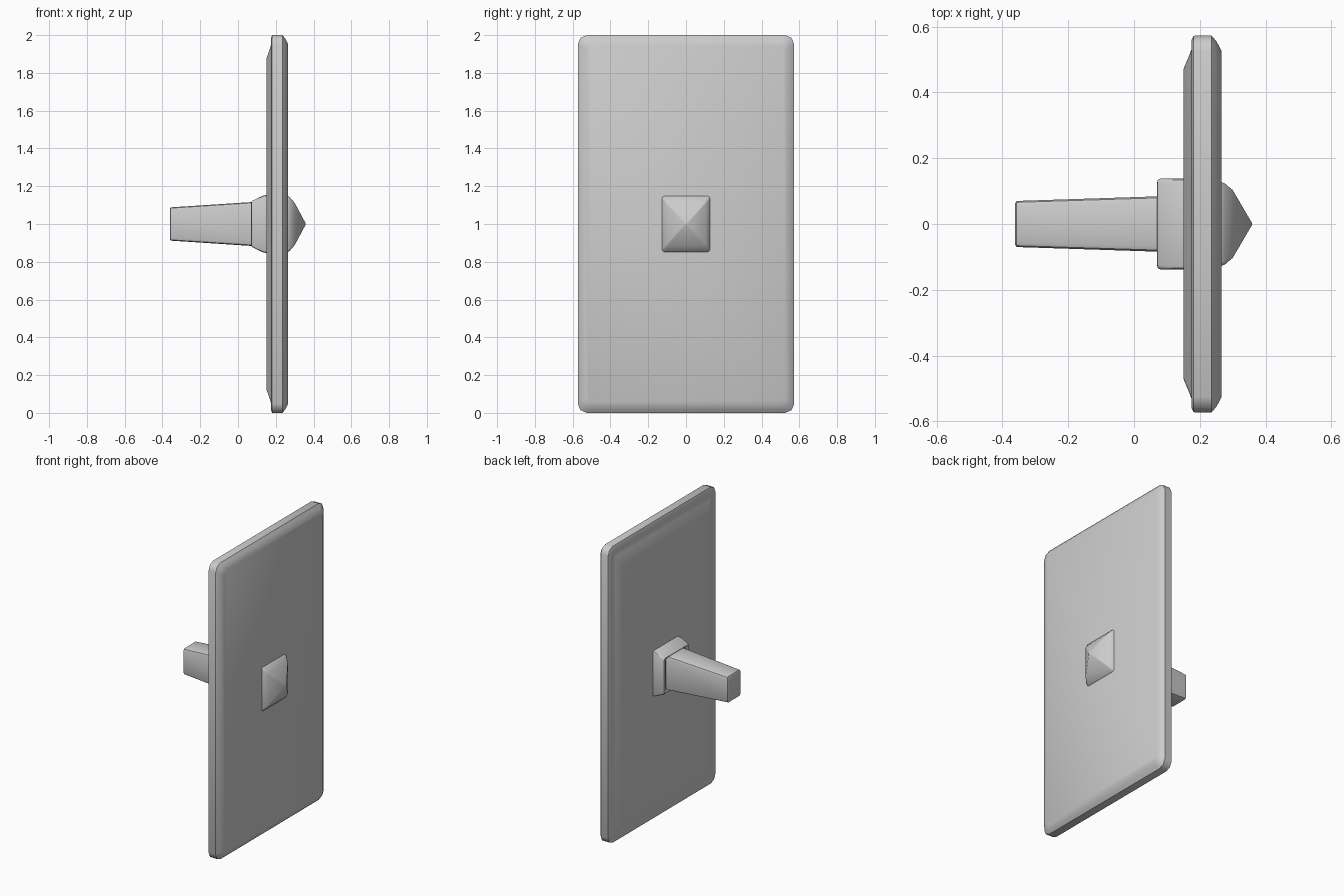
import bpy, bmesh


def loft(name, sections, angle=0.6):
    """Skin chamfered rectangles (x, half width y, half height z, corner cut) along x."""
    bm = bmesh.new()
    rings = []
    for x, hy, hz, c in sections:
        quarter = [(hy, hz - c), (hy - 0.3 * c, hz - 0.3 * c), (hy - c, hz)]
        pts = quarter + [(-y, z) for y, z in reversed(quarter)]
        pts += [(-y, -z) for y, z in quarter] + [(y, -z) for y, z in reversed(quarter)]
        rings.append([bm.verts.new((x, y, z + 1.0)) for y, z in pts])
    n = len(rings[0])
    for a, b in zip(rings, rings[1:]):
        for i in range(n):
            j = (i + 1) % n
            bm.faces.new((a[i], a[j], b[j], b[i]))
    bm.faces.new(list(reversed(rings[0])))
    bm.faces.new(rings[-1])
    bmesh.ops.remove_doubles(bm, verts=bm.verts, dist=0.0005)
    bmesh.ops.recalc_face_normals(bm, faces=bm.faces)
    mesh = bpy.data.meshes.new(name)
    bm.to_mesh(mesh)
    bm.free()
    obj = bpy.data.objects.new(name, mesh)
    bpy.context.collection.objects.link(obj)
    bpy.ops.object.select_all(action='DESELECT')
    obj.select_set(True)
    bpy.context.view_layer.objects.active = obj
    bpy.ops.object.shade_smooth_by_angle(angle=angle)
    return obj


# Tall plate with a raised back panel and bevelled front rim
loft("shield_plate", [
    (0.150, 0.470, 0.875, 0.012),
    (0.168, 0.513, 0.925, 0.015),
    (0.176, 0.535, 0.955, 0.020),
    (0.175, 0.560, 0.985, 0.040),
    (0.181, 0.572, 1.000, 0.048),
    (0.235, 0.573, 1.000, 0.048),
    (0.250, 0.556, 0.982, 0.042),
    (0.266, 0.526, 0.952, 0.025),
], 0.8)

# Collar behind the plate, slightly cupped around the handle
loft("handle_collar", [
    (0.090, 0.088, 0.100, 0.015),
    (0.080, 0.100, 0.110, 0.015),
    (0.070, 0.118, 0.115, 0.012),
    (0.071, 0.133, 0.119, 0.012),
    (0.080, 0.138, 0.125, 0.012),
    (0.130, 0.138, 0.149, 0.012),
    (0.155, 0.138, 0.155, 0.012),
    (0.200, 0.136, 0.155, 0.012),
])

# Pyramid boss on the plate's front
loft("front_boss", [
    (0.200, 0.129, 0.155, 0.012),
    (0.258, 0.129, 0.153, 0.012),
    (0.275, 0.124, 0.141, 0.012),
    (0.300, 0.103, 0.112, 0.010),
    (0.358, 0.004, 0.004, 0.001),
])

# Tapered handle
loft("handle", [
    (-0.361, 0.063, 0.080, 0.012),
    (-0.357, 0.070, 0.088, 0.014),
    (0.070, 0.084, 0.116, 0.016),
    (0.120, 0.086, 0.135, 0.016),
])
